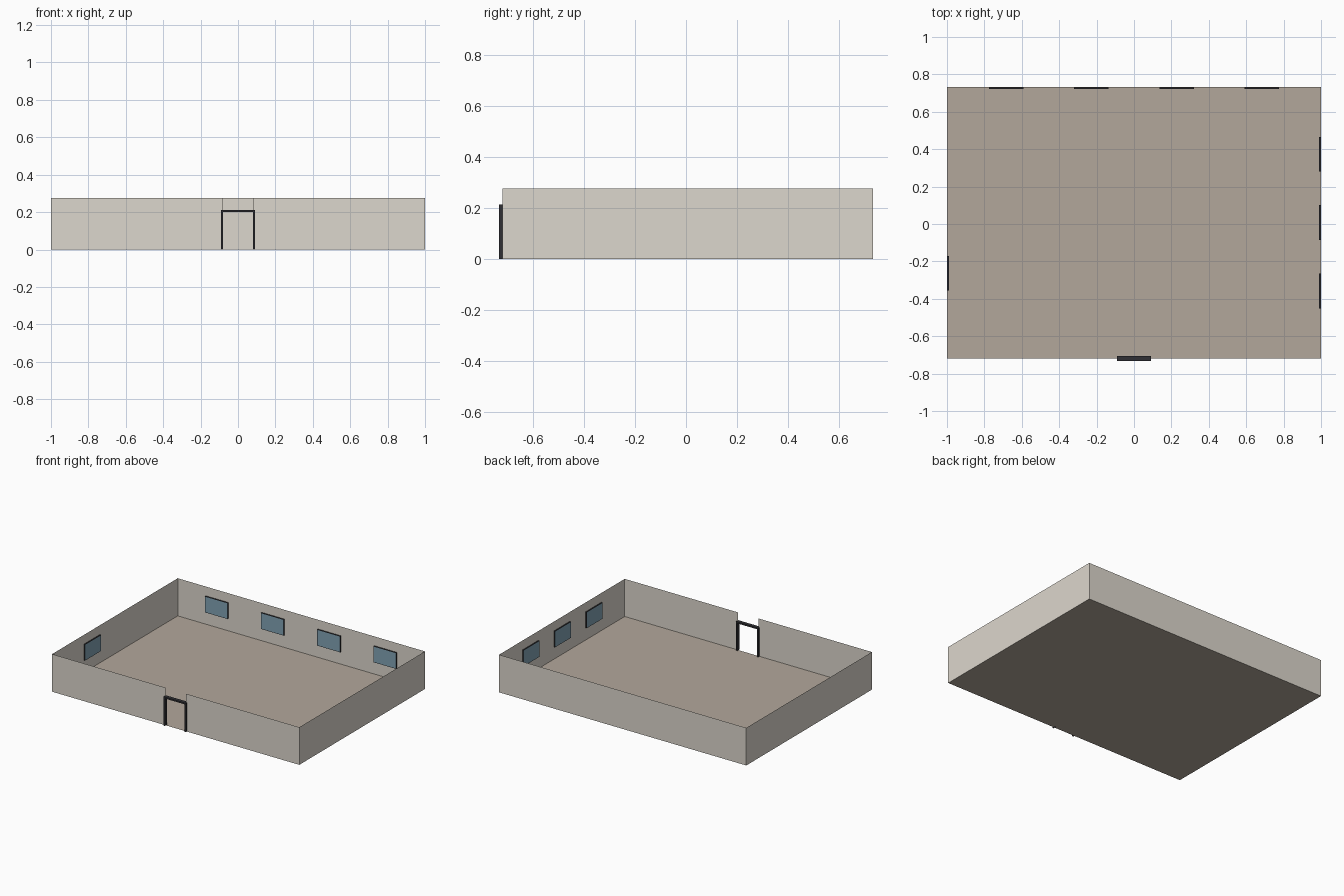
import bpy, math
from mathutils import Matrix, Vector

if "Cube" in bpy.data.objects:
    bpy.data.objects.remove(bpy.data.objects["Cube"])

X, YF, YB, H = 1.0, -0.72, 0.732, 0.275   # room extents and wall height
GAP = 0.083                               # half width of the doorway


def material(name, color):
    m = bpy.data.materials.new(name)
    m.diffuse_color = (*color, 1)
    m.use_nodes = True
    m.node_tree.nodes["Principled BSDF"].inputs["Base Color"].default_value = m.diffuse_color
    return m


WALL = material("wall_paint", (0.72, 0.68, 0.61))
FLOOR = material("floor_tan", (0.45, 0.39, 0.33))
DARK = material("dark_frame", (0.03, 0.03, 0.035))
GLASS = material("window_glass", (0.22, 0.36, 0.45))


def mesh_object(name, verts, faces, mat):
    me = bpy.data.meshes.new(name)
    me.from_pydata(verts, [], faces)
    me.materials.append(mat)
    ob = bpy.data.objects.new(name, me)
    bpy.context.collection.objects.link(ob)
    return ob


def wall(name, a, b):
    verts = [(*a, 0), (*b, 0), (*b, H), (*a, H)]
    return mesh_object(name, verts, [(0, 1, 2, 3)], WALL)


def box(name, lo, hi, mat):
    bpy.ops.mesh.primitive_cube_add(size=1)
    ob = bpy.context.object
    ob.name = name
    lo, hi = Vector(lo), Vector(hi)
    ob.data.transform(Matrix.Translation((lo + hi) / 2) @ Matrix.Diagonal((*(hi - lo), 1)))
    ob.data.materials.append(mat)
    return ob


# Floor and thin walls, with a full-height doorway gap in front
mesh_object("floor", [(-X, YF, 0), (X, YF, 0), (X, YB, 0), (-X, YB, 0)], [(0, 1, 2, 3)], FLOOR)
wall("front_wall_left", (-X, YF), (-GAP, YF))
wall("front_wall_right", (GAP, YF), (X, YF))
wall("right_wall", (X, YF), (X, YB))
wall("back_wall", (X, YB), (-X, YB))
wall("left_wall", (-X, YB), (-X, YF))

# Door frame: two posts and a lintel
Y0, Y1, OUT, T, TOP = -0.732, -0.706, 0.091, 0.011, 0.212
box("door_post_left", (-OUT, Y0, 0), (-OUT + T, Y1, TOP - T), DARK)
box("door_post_right", (OUT - T, Y0, 0), (OUT, Y1, TOP - T), DARK)
box("door_lintel", (-OUT, Y0, TOP - T), (OUT, Y1, TOP), DARK)


# Window: shallow dark frame box with glass on its room-side face
def window(name, x, y, angle):
    w, z0, z1, d = 0.0925, 0.09, 0.208, 0.010
    frame = box(name + "_frame", (-w, -d, z0), (w, -0.001, z1), DARK)
    e, g = w - 0.002, -d - 0.0008
    glass = mesh_object(name + "_glass",
                        [(-e, g, z0 + 0.002), (e, g, z0 + 0.002), (e, g, z1 - 0.002), (-e, g, z1 - 0.002)],
                        [(0, 1, 2, 3)], GLASS)
    for ob in (frame, glass):
        ob.location = (x, y, 0)
        ob.rotation_euler.z = angle


for i, x in enumerate((-0.682, -0.228, 0.228, 0.682)):
    window(f"back_window_{i + 1}", x, YB, 0)
for i, y in enumerate((-0.358, 0.008, 0.372)):
    window(f"right_window_{i + 1}", X, y, -math.pi / 2)
window("left_window", -X, -0.263, math.pi / 2)
